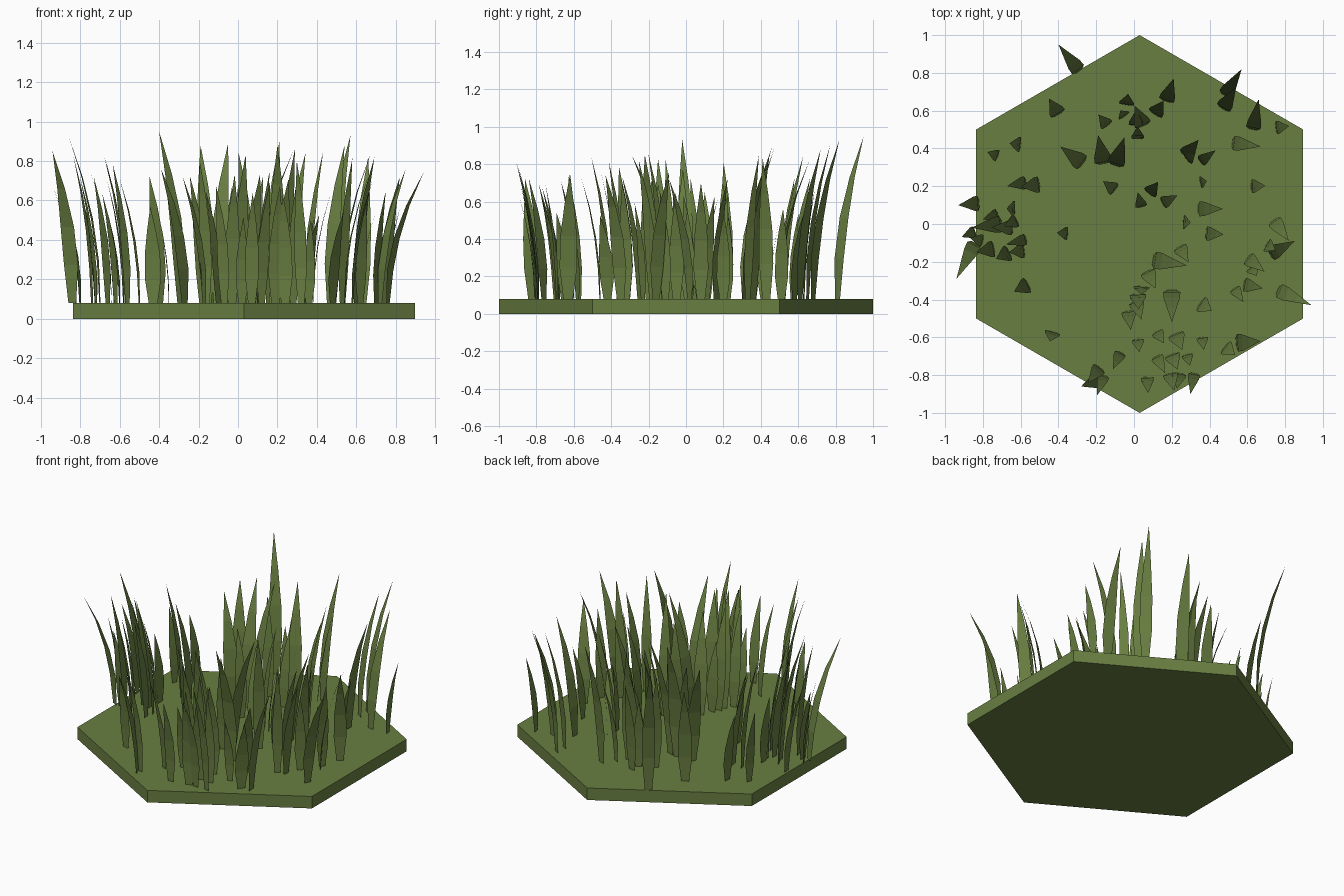
import bpy
import bmesh
import math
import random
from mathutils import Vector

cube = bpy.data.objects.get("Cube")
if cube:
    bpy.data.objects.remove(cube, do_unlink=True)

rng = random.Random(4)
PLATE_TOP = 0.08
PLATE_CENTRE = Vector((0.03, 0, 0))
LEAN_CENTRE = Vector((0.06, 0.06, 0))

# Long arching blades in hundredths of a unit: root x, y, then tip x, y, z
ARCHING = [
    (-29, 81, -40, 95, 95), (48, 68, 57, 82, 93), (47, 61, 54, 72, 88),
    (63, 50, 66, 66, 82), (52, 43, 67, 41, 83), (17, 65, 21, 77, 90),
    (-16, 32, -19, 47, 88), (-10, 31, -5, 46, 89), (-27, 32, -39, 41, 76),
    (-82, 11, -93, 10, 65), (-70, 0, -86, -2, 93), (-84, -10, -94, -29, 85),
    (76, -35, 94, -43, 74), (74, 2, 82, -9, 72), (72, -16, 85, -9, 76),
    (54, -63, 67, -62, 75), (10, -19, 28, -22, 85), (20, -35, 20, -52, 88),
    (-17, -82, -28, -86, 72), (34, 8, 47, 8, 70),
]

# Roots of the shorter blades, gathered in loose clumps
ROOTS = [
    (-40, 58), (-60, 42), (-72, 36), (-57, 22), (-50, 21), (-10, 18),
    (4, 9), (8, 16), (15, 11), (2, 45), (1, 52), (-5, 57), (-14, 52), (-4, 63),
    (5, 52), (11, 58), (27, 36), (28, 34), (35, 33), (75, 51), (62, 20),
    (35, 22), (26, 1), (24, -12), (38, -5), (70, -11), (60, -18), (62, -23),
    (53, -34), (58, -32), (7, -25), (4, -33), (1, -41), (-3, -46), (2, -37),
    (35, -42), (2, -61), (12, -57), (22, -58), (36, -60), (48, -65), (12, -70),
    (20, -69), (28, -69), (19, -79), (24, -79), (32, -79), (7, -81), (-7, -68),
    (-18, -76), (-16, -80), (-43, -57), (-56, -32), (-35, -5), (-57, -8),
    (-58, -14), (-63, 8), (-64, -2), (-66, -15), (-74, -13), (-72, 5),
    (-84, -4), (-80, -9), (-62, 2),
]

# Share of the full width at evenly spaced steps up a blade
WIDTH_PROFILE = (0.55, 1.0, 0.95, 0.55)


def make_material(name, colour):
    material = bpy.data.materials.new(name)
    material.use_nodes = True
    material.diffuse_color = colour
    shader = material.node_tree.nodes["Principled BSDF"]
    shader.inputs["Base Color"].default_value = colour
    shader.inputs["Roughness"].default_value = 0.9
    return material


def finish(bm, name, material):
    mesh = bpy.data.meshes.new(name)
    bm.to_mesh(mesh)
    bm.free()
    mesh.materials.append(material)
    obj = bpy.data.objects.new(name, mesh)
    bpy.context.collection.objects.link(obj)


def add_blade(bm, root, tip, width):
    """Flat tapering strip that bends over from its root to its tip."""
    bend = Vector((tip.x - root.x, tip.y - root.y, 0))
    rise = Vector((0, 0, tip.z - root.z))
    side = Vector((-bend.y, bend.x, 0)).normalized()
    steps = len(WIDTH_PROFILE)
    previous = None
    for step, share in enumerate(WIDTH_PROFILE):
        t = step / steps
        middle = root + bend * t ** 2 + rise * t
        half = side * (width * share / 2)
        pair = (bm.verts.new(middle - half), bm.verts.new(middle + half))
        if previous:
            bm.faces.new((previous[0], previous[1], pair[1], pair[0]))
        previous = pair
    bm.faces.new((previous[0], previous[1], bm.verts.new(tip)))


green = make_material("grass_green", (0.14, 0.21, 0.053, 1))

# Six-sided ground plate with corners at the front and back
bm = bmesh.new()
corners = []
for i in range(6):
    angle = math.radians(90 + 60 * i)
    corner = PLATE_CENTRE + Vector((math.cos(angle), math.sin(angle), 0))
    corners.append(bm.verts.new(corner))
base = bm.faces.new(corners)
walls = bmesh.ops.extrude_face_region(bm, geom=[base], use_keep_orig=True)
raised = [v for v in walls["geom"] if isinstance(v, bmesh.types.BMVert)]
bmesh.ops.translate(bm, verts=raised, vec=(0, 0, PLATE_TOP))
bmesh.ops.recalc_face_normals(bm, faces=bm.faces)
finish(bm, "ground_plate", green)

# Long blades arching over
bm = bmesh.new()
for x, y, tip_x, tip_y, tip_z in ARCHING:
    root = Vector((x / 100, y / 100, PLATE_TOP))
    tip = Vector((tip_x, tip_y, tip_z)) / 100
    add_blade(bm, root, tip, rng.uniform(0.075, 0.095))
finish(bm, "arching_blades", green)

# Shorter blades spreading away from the middle
bm = bmesh.new()
for x, y in ROOTS:
    root = Vector((x / 100, y / 100, PLATE_TOP))
    outward = root - LEAN_CENTRE
    angle = math.atan2(outward.y, outward.x) + rng.uniform(-0.5, 0.5)
    vigour = rng.random()
    lean = rng.uniform(0.03, 0.07) + 0.06 * vigour
    rise = 0.42 + 0.36 * vigour
    tip = root + Vector((lean * math.cos(angle), lean * math.sin(angle), rise))
    add_blade(bm, root, tip, rng.uniform(0.06, 0.09))
finish(bm, "short_blades", green)
